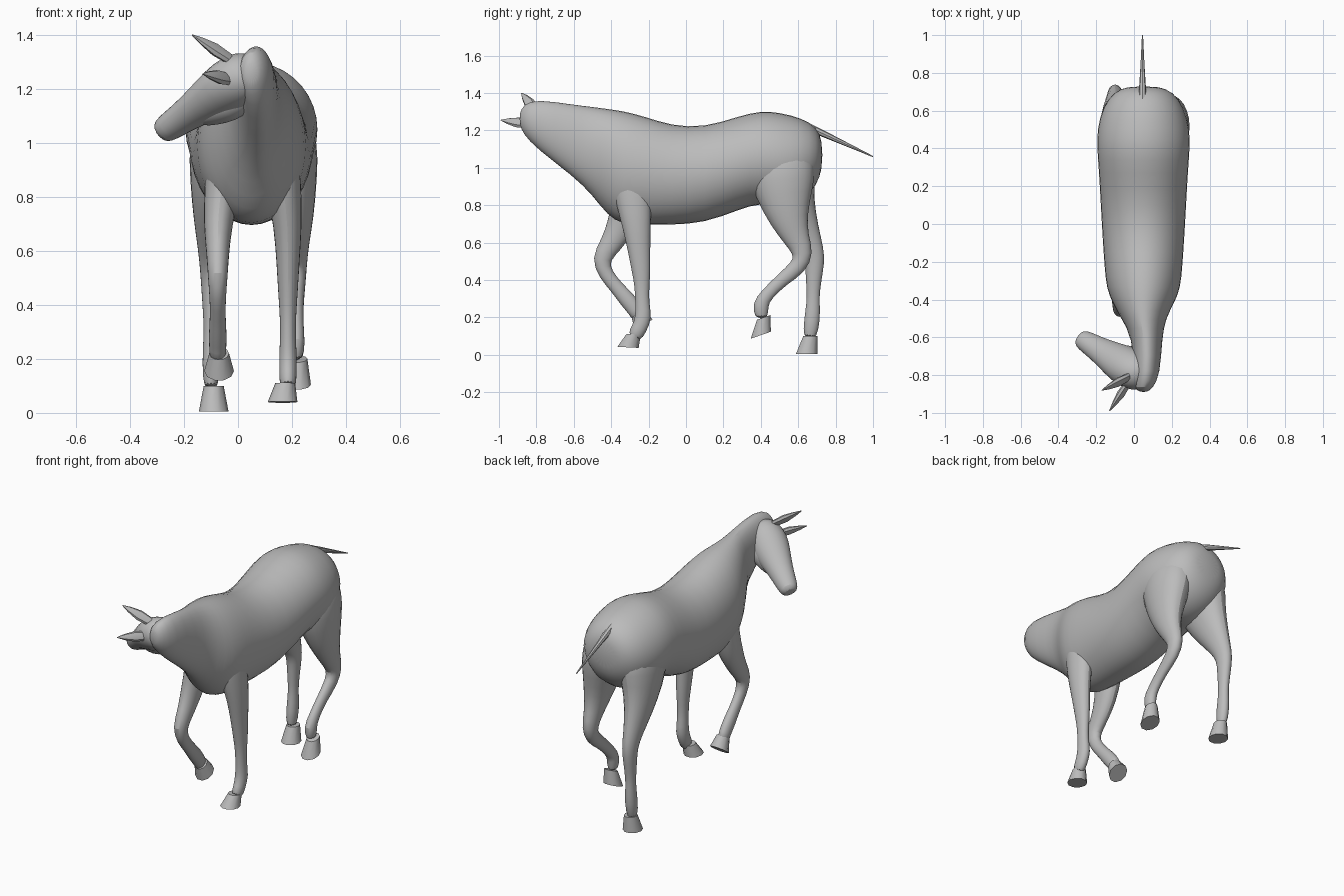
import bpy, bmesh, math
from mathutils import Vector

cube = bpy.data.objects.get("Cube")
if cube:
    bpy.data.objects.remove(cube, do_unlink=True)

grey = (0.5, 0.5, 0.5, 1)
coat = bpy.data.materials.new("grey coat")
coat.use_nodes = True
coat.diffuse_color = grey
coat.node_tree.nodes["Principled BSDF"].inputs["Base Color"].default_value = grey


def loft(name, rings, side=(1, 0, 0), axis=None, sides=12, smooth=True):
    """Skin oval rings (centre, half width, half depth) along a path."""
    bm = bmesh.new()
    centres = [Vector(ring[0]) for ring in rings]
    last = len(rings) - 1
    loops = []
    for i, (centre, width, depth) in enumerate(rings):
        path = centres[min(i + 1, last)] - centres[max(i - 1, 0)]
        tangent = Vector(axis or path).normalized()
        across = Vector(side)
        across = (across - tangent * across.dot(tangent)).normalized()
        along = tangent.cross(across)
        loop = []
        for k in range(sides):
            angle = math.tau * k / sides
            offset = across * math.cos(angle) * width + along * math.sin(angle) * depth
            loop.append(bm.verts.new(centres[i] + offset))
        loops.append(loop)
    for upper, lower in zip(loops, loops[1:]):
        for k in range(sides):
            j = (k + 1) % sides
            bm.faces.new((upper[k], upper[j], lower[j], lower[k]))
    bm.faces.new(loops[0])
    bm.faces.new(loops[-1])
    bmesh.ops.recalc_face_normals(bm, faces=bm.faces)
    mesh = bpy.data.meshes.new(name)
    bm.to_mesh(mesh)
    bm.free()
    mesh.materials.append(coat)
    part = bpy.data.objects.new(name, mesh)
    bpy.context.collection.objects.link(part)
    if smooth:
        subdivision = part.modifiers.new("Subdivision", "SUBSURF")
        subdivision.levels = subdivision.render_levels = 1
    bpy.ops.object.select_all(action="DESELECT")
    part.select_set(True)
    bpy.context.view_layer.objects.active = part
    bpy.ops.object.shade_smooth_by_angle(angle=math.radians(40))


def straight(name, start, end, profile, **options):
    """Loft along a straight line; profile holds (fraction, width, depth)."""
    start, end = Vector(start), Vector(end)
    loft(name, [(start.lerp(end, f), w, d) for f, w, d in profile], **options)


# Trunk and neck: upright sections given as y, top, bottom, half width
trunk = [
    (.73, 1.14, 1, .08), (.7, 1.22, .9, .16), (.62, 1.27, .82, .22),
    (.5, 1.3, .78, .25), (.4, 1.31, .81, .25), (.28, 1.28, .77, .24),
    (.1, 1.22, .7, .23), (-.08, 1.23, .69, .22), (-.22, 1.28, .69, .21),
    (-.34, 1.31, .69, .2), (-.42, 1.32, .74, .165), (-.5, 1.33, .85, .12),
    (-.6, 1.34, .95, .08), (-.8, 1.37, 1.1, .07), (-.87, 1.34, 1.18, .05),
    (-.89, 1.29, 1.23, .02)]
loft("trunk_and_neck",
     [((.07 if -.85 < y < -.55 else .05, y, (top + bottom) / 2), width, (top - bottom) / 2)
      for y, top, bottom, width in trunk],
     axis=(0, -1, 0), sides=18)

# Head, turned aside and rolled, with the cheek and jaw
head_side = (-.18, .58, .79)
straight("head", (.07, -.82, 1.28), (-.29, -.6, 1.035),
         [(0, .06, .06), (.1, .1, .1), (.27, .1, .12), (.47, .08, .1),
          (.68, .06, .075), (.85, .053, .063), (.96, .05, .055), (1, .03, .035)],
         side=head_side)
straight("jaw", (.06, -.75, 1.22), (-.15, -.68, 1.08),
         [(0, .05, .05), (.2, .08, .08), (.5, .085, .08), (.8, .05, .06), (1, .02, .03)],
         side=head_side)

# Ears
ear = [(0, .025, .015), (.4, .03, .018), (.75, .017, .01), (1, .002, .002)]
straight("right_ear", (-.03, -.84, 1.235), (-.13, -.99, 1.255), ear,
         side=head_side, sides=8, smooth=False)
straight("left_ear", (-.03, -.81, 1.31), (-.17, -.88, 1.4), ear,
         side=head_side, sides=8, smooth=False)

# Tail
straight("tail", (.045, .63, 1.23), (.045, 1, 1.06),
         [(0, .02, .02), (.25, .018, .018), (.6, .01, .011), (1, .003, .003)],
         sides=8, smooth=False)


def leg(name, x, depths, path):
    """Leg along (y, z) points, leaning in towards the trunk at its top."""
    lean = math.copysign(.12, x)
    loft(name, [((x - lean * max(0, z - .7), y, z), .6 * depth + .007, depth)
                for depth, (y, z) in zip(depths, path)])


# Forelegs: left one standing, right one raised and bent
fore_depths = [.08, .12, .1, .08, .061, .052, .041, .037, .047, .042, .043]
leg("left_foreleg", .185, fore_depths,
    [(-.3, 1.1), (-.29, .97), (-.28, .82), (-.265, .7), (-.25, .55), (-.24, .45),
     (-.235, .37), (-.235, .28), (-.225, .2), (-.25, .14), (-.28, .09)])
leg("right_foreleg", -.075, fore_depths,
    [(-.3, 1.1), (-.29, .97), (-.3, .82), (-.345, .69), (-.4, .59), (-.46, .51),
     (-.43, .43), (-.37, .36), (-.31, .29), (-.27, .24), (-.25, .2)])

# Hind legs: left one lifted, right one standing
hind_depths = [.13, .2, .155, .107, .07, .057, .048, .036, .036, .045, .038]
leg("left_hind_leg", .215, hind_depths,
    [(.51, 1.14), (.51, 1), (.525, .85), (.55, .72), (.59, .62), (.63, .54),
     (.605, .47), (.51, .4), (.43, .32), (.395, .27), (.405, .19)])
leg("right_hind_leg", -.1, hind_depths,
    [(.51, 1.14), (.51, 1), (.54, .85), (.6, .72), (.66, .6), (.69, .52),
     (.685, .44), (.68, .34), (.68, .28), (.675, .19), (.66, .08)])

# Hooves: coronet, centre of the sole and the way the sole faces
hoof = [(0, .037, .04), (1, .055, .06)]
for name, coronet, sole, facing in (
        ("left_fore_hoof", (.175, -.28, .11), (.165, -.31, .04), (0, -.05, -1)),
        ("right_fore_hoof", (-.07, -.26, .22), (-.07, -.225, .155), (0, .6, -.8)),
        ("left_hind_hoof", (.22, .415, .2), (.215, .4, .105), (0, .35, -1)),
        ("right_hind_hoof", (-.09, .665, .1), (-.09, .645, .005), (0, 0, -1))):
    straight(name, coronet, sole, hoof, axis=facing, sides=10, smooth=False)
